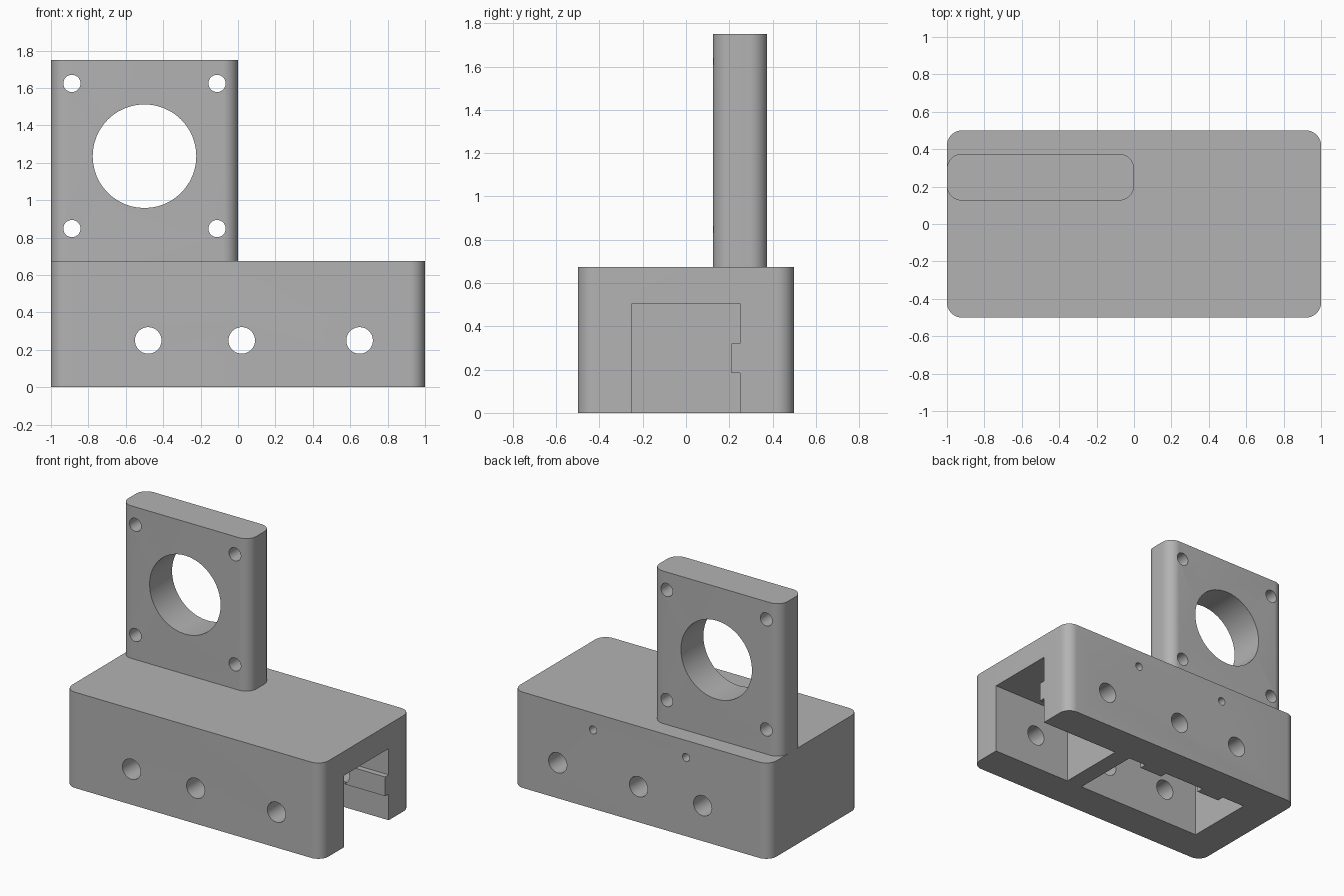
import bpy, bmesh, math
from mathutils import Matrix, Vector

cube = bpy.data.objects.get("Cube")
if cube:
    bpy.data.objects.remove(cube, do_unlink=True)

grey = bpy.data.materials.new("plain grey")
grey.use_nodes = True
grey.diffuse_color = (0.45, 0.45, 0.45, 1)
grey.node_tree.nodes["Principled BSDF"].inputs["Base Color"].default_value = grey.diffuse_color


def finish(name, bm):
    mesh = bpy.data.meshes.new(name)
    bmesh.ops.recalc_face_normals(bm, faces=bm.faces)
    bm.to_mesh(mesh)
    bm.free()
    mesh.materials.append(grey)
    obj = bpy.data.objects.new(name, mesh)
    bpy.context.collection.objects.link(obj)
    return obj


def box(name, lo, hi, radius=0):
    """Box between two corners, with optionally rounded upright edges."""
    lo, hi = Vector(lo), Vector(hi)
    bm = bmesh.new()
    bmesh.ops.create_cube(bm, size=1)
    bmesh.ops.scale(bm, vec=hi - lo, verts=bm.verts)
    bmesh.ops.translate(bm, vec=(lo + hi) / 2, verts=bm.verts)
    if radius:
        upright = [e for e in bm.edges
                   if abs(e.verts[0].co.z - e.verts[1].co.z) > 0.01]
        bmesh.ops.bevel(bm, geom=upright, offset=radius, segments=10,
                        profile=0.5, affect='EDGES')
    return finish(name, bm)


def rod(x, z, radius, y0, y1):
    """Drill running along y."""
    bm = bmesh.new()
    bmesh.ops.create_cone(bm, cap_ends=True, segments=48, radius1=radius,
                          radius2=radius, depth=y1 - y0)
    bm.transform(Matrix.Translation((x, (y0 + y1) / 2, z))
                 @ Matrix.Rotation(math.pi / 2, 4, 'X'))
    return finish("drill", bm)


def combine(target, tool, operation='DIFFERENCE'):
    mod = target.modifiers.new("combine", 'BOOLEAN')
    mod.operation, mod.solver, mod.object = operation, 'EXACT', tool
    bpy.context.view_layer.objects.active = target
    bpy.ops.object.modifier_apply(modifier=mod.name)
    bpy.data.objects.remove(tool, do_unlink=True)


# Base block with an open channel and a closed pocket underneath
base = box("base_block", (-1, -0.5, 0), (1, 0.5, 0.675), 0.08)
combine(base, box("channel", (0.375, -0.25, -0.1), (1.1, 0.25, 0.505)))
combine(base, box("pocket", (-0.75, -0.25, -0.1), (0.25, 0.25, 0.505)))

# Rail inside the channel and small lips in the pocket
combine(base, box("rail", (0.37, 0.21, 0.185), (1, 0.27, 0.32)), 'UNION')
for x in (-0.48, 0.02):
    combine(base, box("lip", (x - 0.09, 0.2, 0), (x + 0.09, 0.27, 0.06)), 'UNION')

# Cross bolt holes and blind screw holes in the back
for x in (-0.48, 0.02, 0.65):
    combine(base, rod(x, 0.25, 0.071, -0.6, 0.6))
for x in (-0.35, 0.375):
    combine(base, rod(x, 0.555, 0.028, 0.25, 0.6))

# Upright mounting plate with a central bore and four screw holes
plate = box("mounting_plate", (-1, 0.125, 0.675), (0, 0.375, 1.75), 0.08)
combine(plate, rod(-0.5, 1.235, 0.277, 0, 0.5))
for x in (-0.888, -0.112):
    for z in (0.848, 1.624):
        combine(plate, rod(x, z, 0.046, 0, 0.5))

for obj in (base, plate):
    bpy.ops.object.select_all(action='DESELECT')
    obj.select_set(True)
    bpy.context.view_layer.objects.active = obj
    bpy.ops.object.shade_smooth_by_angle(angle=math.radians(30))
